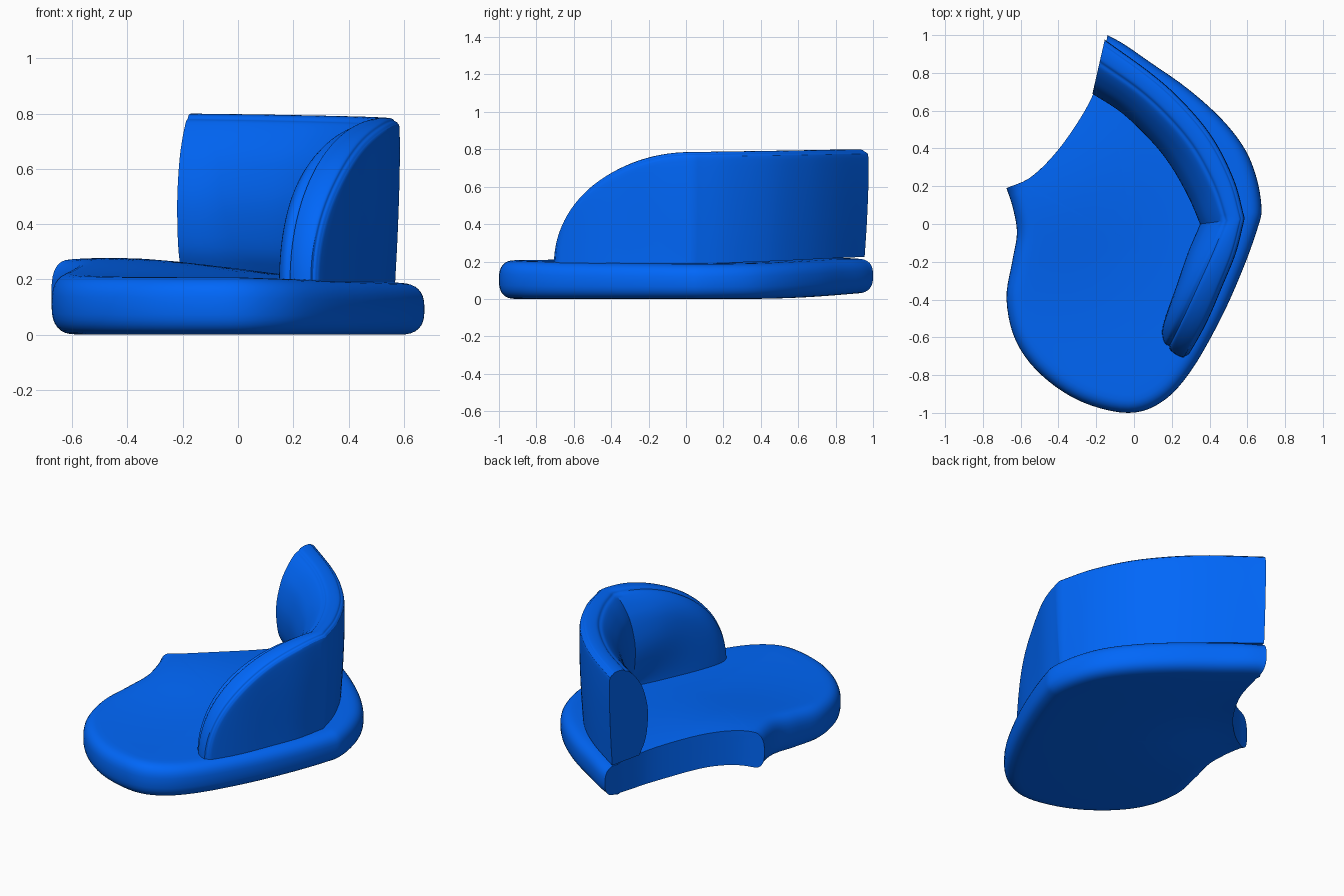
import bpy, bmesh, math
from mathutils import Vector

if "Cube" in bpy.data.objects:
    bpy.data.objects.remove(bpy.data.objects["Cube"])


def spline(pts, steps):
    """Smooth curve through points of any dimension."""
    pts = [Vector(p) for p in pts]
    ext = [pts[0] * 2 - pts[1]] + pts + [pts[-1] * 2 - pts[-2]]
    out = []
    for i in range(1, len(ext) - 2):
        a, b, c, d = ext[i - 1:i + 3]
        for j in range(steps):
            t = j / steps
            out.append(0.5 * (2 * b + (c - a) * t + (2 * a - 5 * b + 4 * c - d) * t * t
                              + (3 * b - a - 3 * c + d) * t ** 3))
    return out + [pts[-1]]


def at(curve, f):
    """Point at fraction f of a sampled curve."""
    x = min(max(f, 0), 1) * (len(curve) - 1)
    i = min(int(x), len(curve) - 2)
    return curve[i].lerp(curve[i + 1], x - i)


def loft(name, rings, mat, caps):
    """Skin closed rings, optionally capping both ends."""
    bm = bmesh.new()
    vs = [[bm.verts.new(p) for p in r] for r in rings]
    n = len(vs[0])
    for a, b in zip(vs, vs[1:]):
        for i in range(n):
            j = (i + 1) % n
            bm.faces.new((a[i], a[j], b[j], b[i]))
    if caps:
        bm.faces.new(vs[0][::-1])
        bm.faces.new(vs[-1])
    bmesh.ops.remove_doubles(bm, verts=bm.verts, dist=0.0005)
    bmesh.ops.recalc_face_normals(bm, faces=bm.faces)
    me = bpy.data.meshes.new(name)
    bm.to_mesh(me)
    bm.free()
    ob = bpy.data.objects.new(name, me)
    bpy.context.collection.objects.link(ob)
    me.materials.append(mat)
    bpy.ops.object.select_all(action='DESELECT')
    ob.select_set(True)
    bpy.context.view_layer.objects.active = ob
    bpy.ops.object.shade_smooth_by_angle(angle=math.radians(30))
    return ob


blue = bpy.data.materials.new("blue_fabric")
blue.diffuse_color = (0.0, 0.135, 0.95, 1)
blue.use_nodes = True
blue.node_tree.nodes["Principled BSDF"].inputs["Base Color"].default_value = blue.diffuse_color

# Seat: soft rounded outline plus a flat concave end face
run = spline([(-0.675, 0.19), (-0.64, 0.08), (-0.62, -0.05), (-0.645, -0.2), (-0.675, -0.4),
              (-0.625, -0.62), (-0.49, -0.8), (-0.28, -0.94), (-0.03, -1.0), (0.15, -0.94),
              (0.3, -0.78), (0.46, -0.5), (0.58, -0.23), (0.655, -0.02), (0.675, 0.08),
              (0.65, 0.24), (0.585, 0.4), (0.46, 0.56), (0.28, 0.72), (0.08, 0.86),
              (-0.05, 0.95), (-0.14, 1.0)], 5)
end = spline([(-0.14, 1.0), (-0.17, 0.85), (-0.215, 0.69), (-0.3, 0.535),
              (-0.42, 0.37), (-0.55, 0.245), (-0.675, 0.19)], 6)
END_LEN = sum((b - a).length for a, b in zip(end, end[1:]))


def z_top(p):
    d = (p.x + 0.46) ** 2 + (p.y - 0.22) ** 2
    return 0.207 - 0.035 * max(0, p.x) + 0.071 * math.exp(-d / 0.27)


def z_bottom(p):
    d = (p.x + 0.5) ** 2 + (p.y - 0.35) ** 2
    return 0.065 * math.exp(-d / 0.13) + 0.035 * max(0, (p.y - 0.3) / 0.7) ** 2


def outline(inset):
    f = inset / END_LEN
    pts = [at(end, 1 - f)]
    for a, b, c in zip(run, run[1:], run[2:]):
        t = (c - a).normalized()
        pts.append(b + Vector((-t.y, t.x)) * inset)
    n = 30
    return pts + [at(end, f + (1 - 2 * f) * i / n) for i in range(n)]


def ring(flat, h):
    out = []
    for p in flat:
        lo, hi = z_bottom(p), z_top(p)
        out.append((p.x, p.y, (lo + hi) / 2 + (hi - lo) / 2 * h))
    return out


R, POW, N = 0.095, 2 / 2.7, 16
centre = Vector((0, -0.1))
inner = outline(R)
scales = [0, 0.15, 0.3, 0.45, 0.6, 0.75, 0.9]
shrunk = [[centre.lerp(p, s) for p in inner] for s in scales]
rings = [ring(f, -1) for f in shrunk]
for i in range(N + 1):
    a = math.pi * (i / N - 0.5)
    h = math.copysign(abs(math.sin(a)) ** POW, a)
    rings.append(ring(outline(R * (1 - max(0, math.cos(a)) ** POW)), h))
rings += [ring(f, 1) for f in reversed(shrunk)]
loft("seat", rings, blue, False)


# Backrest section (depth from outer to inner face, height fraction):
# outer panel, seam, rim band, seam, padded inner face
def section(rim, padding):
    outer = spline([(0.07, 0), (0.03, 0.3), (0.0, 0.65), (0.0, 0.92), (0.03, 0.967), (0.08, 0.98)], 4)
    band = spline([(0.08, 0.98), (0.12, 0.995), (rim * 0.55, 1.0),
                   (rim - 0.06, 0.99), (rim, 0.967)], 4)
    return outer[:-1] + band[:-1] + spline([(rim, 0.967)] + padding, 4)


back_section = section(0.42, [(0.52, 0.945), (0.7, 0.85), (0.88, 0.7), (1.0, 0.45), (0.95, 0.17), (0.78, 0)])
arm_section = section(0.62, [(0.78, 0.965), (0.95, 0.9), (1.0, 0.78), (0.98, 0.55), (0.88, 0.25), (0.78, 0)])

outer_back = spline([(-0.155, 0.975), (0.1, 0.79), (0.27, 0.635), (0.42, 0.45),
                     (0.53, 0.23), (0.585, 0.03)], 6)
inner_back = spline([(-0.22, 0.69), (-0.06, 0.585), (0.1, 0.43), (0.2, 0.3),
                     (0.29, 0.14), (0.35, 0.0)], 6)
outer_arm = spline([(0.585, 0.03), (0.54, -0.15), (0.465, -0.335), (0.38, -0.53), (0.275, -0.72)], 8)
inner_arm = spline([(0.35, 0.0), (0.28, -0.16), (0.225, -0.32), (0.17, -0.48), (0.12, -0.635)], 8)

rings = []
# straight sweep along the back
for i, (o, q) in enumerate(zip(outer_back, inner_back)):
    f = i / (len(outer_back) - 1)
    z0, z1 = 0.225 - 0.04 * f, 0.8 - 0.015 * f
    rings.append([(*o.lerp(q, s.x), z0 + (z1 - z0) * s.y) for s in back_section])
# quarter-round fan forming the arm
for i in range(1, 29):
    a = math.pi / 2 * i / 28
    sn, cs = math.sin(a) ** 0.98, max(0, math.cos(a)) ** 0.98
    r = []
    for s, t in zip(back_section, arm_section):
        m = s.lerp(t, sn)
        f = m.y * sn
        r.append((*at(outer_arm, f).lerp(at(inner_arm, f), m.x), 0.185 + 0.6 * m.y * cs))
    rings.append(r)
loft("backrest", rings, blue, True)
